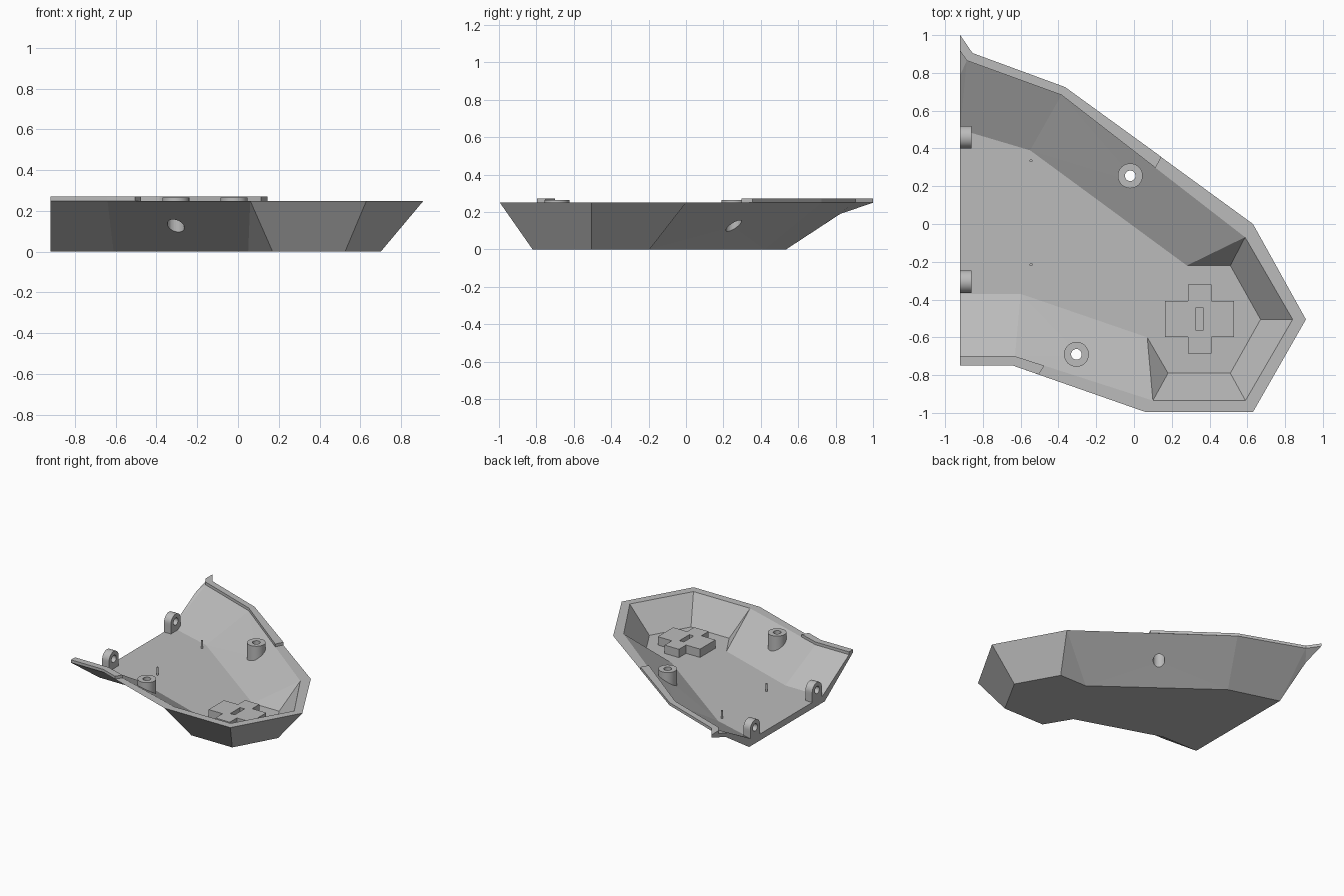
import bpy, bmesh, math
from mathutils import Vector

cube = bpy.data.objects.get("Cube")
if cube:
    bpy.data.objects.remove(cube)

RIM, FLOOR, LEFT = 0.25, 0.05, -0.92

grey = bpy.data.materials.new("plain grey")
grey.use_nodes = True
grey.diffuse_color = (0.5, 0.5, 0.5, 1)
grey.node_tree.nodes["Principled BSDF"].inputs["Base Color"].default_value = (0.5, 0.5, 0.5, 1)


def finish(name, bm, smooth=False):
    bmesh.ops.remove_doubles(bm, verts=bm.verts, dist=1e-5)
    bmesh.ops.recalc_face_normals(bm, faces=bm.faces)
    mesh = bpy.data.meshes.new(name)
    bm.to_mesh(mesh)
    bm.free()
    mesh.materials.append(grey)
    ob = bpy.data.objects.new(name, mesh)
    bpy.context.collection.objects.link(ob)
    if smooth:
        bpy.ops.object.select_all(action="DESELECT")
        ob.select_set(True)
        bpy.context.view_layer.objects.active = ob
        bpy.ops.object.shade_smooth_by_angle(angle=math.radians(35))
    return ob


def add_face(bm, points):
    unique = []
    for p in points:
        if p not in unique:
            unique.append(p)
    if len(unique) > 2:
        bm.faces.new([bm.verts.new(p) for p in unique])


def prism(name, outline, low, high, smooth=False):
    """Extrude a flat xy outline between two heights."""
    bm = bmesh.new()
    face = bm.faces.new([bm.verts.new((x, y, low)) for x, y in outline])
    new = bmesh.ops.extrude_face_region(bm, geom=[face])["geom"]
    verts = [v for v in new if isinstance(v, bmesh.types.BMVert)]
    bmesh.ops.translate(bm, verts=verts, vec=(0, 0, high - low))
    return finish(name, bm, smooth)


def circle(cx, cy, r, n=32):
    return [(cx + r * math.cos(2 * math.pi * i / n), cy + r * math.sin(2 * math.pi * i / n))
            for i in range(n)]


def cut(target, cutter):
    cutter.hide_render = True
    mod = target.modifiers.new("cut", "BOOLEAN")
    mod.operation, mod.solver, mod.object = "DIFFERENCE", "EXACT", cutter
    bpy.context.view_layer.objects.active = target
    bpy.ops.object.modifier_apply(modifier=mod.name)
    bpy.data.objects.remove(cutter)


# Shell wall: rim corners and foot corners, outside and inside
rim_out = [(LEFT, 1.0), (-0.855, 0.905), (-0.365, 0.725), (0.63, 0), (0.91, -0.505),
           (0.63, -0.995), (0.06, -0.995), (-0.64, -0.75), (LEFT, -0.75)]
rim_in = [(LEFT, 0.915), (-0.885, 0.865), (-0.384, 0.683), (0.588, -0.07), (0.84, -0.505),
          (0.59, -0.935), (0.1, -0.935), (-0.63, -0.7), (LEFT, -0.7)]
foot_out = [(LEFT, 0.535), (-0.53, 0.42), (0.29, -0.195), (0.525, -0.195), (0.7, -0.505),
            (0.525, -0.82), (0.17, -0.82), (0.05, -0.62), (-0.61, -0.4), (LEFT, -0.4)]
foot_in = [(LEFT, 0.5), (-0.55, 0.39), (0.28, -0.22), (0.51, -0.22), (0.67, -0.505),
           (0.51, -0.79), (0.18, -0.79), (0.07, -0.6), (-0.6, -0.37), (LEFT, -0.37)]
rim_of_foot = [1, 2, 3, 3, 4, 5, 6, 6, 7, 8]

bm = bmesh.new()
sections = []
for rim, foot, z, knee in ((rim_out, foot_out, 0, (LEFT, 0.825, 0.19)),
                           (rim_in, foot_in, FLOOR, (LEFT, 0.79, 0.21))):
    top = [(x, y, RIM) for x, y in rim]
    low = [(x, y, z) for x, y in foot]
    rows = [(top[0], knee), (top[1], knee)] + [(top[r], p) for r, p in zip(rim_of_foot, low)]
    for (t0, b0), (t1, b1) in zip(rows, rows[1:]):
        add_face(bm, [t0, b0, b1, t1])
    add_face(bm, low)
    sections.append((top, [top[0], knee, low[0], low[-1], top[-1]]))
(top_o, end_o), (top_i, end_i) = sections
for i in range(len(top_o) - 1):
    add_face(bm, [top_o[i], top_o[i + 1], top_i[i + 1], top_i[i]])
add_face(bm, end_o + end_i[::-1])
shell = finish("shell", bm)

# Raised lips on the rim
prism("back_lip", rim_out[:3] + [(0.145, 0.355), (0.114, 0.297)] + rim_in[2::-1], RIM, 0.272)
prism("front_lip", [rim_out[8], rim_out[7], (-0.505, -0.797), (-0.475, -0.75),
                    rim_in[7], rim_in[8]], RIM, 0.272)


# Screw bosses: counterbored tubes whose feet follow the sloping wall
def boss(name, cx, cy, wall, n=32):
    a, b, c = (Vector(p) for p in wall)
    nrm = (b - a).cross(c - a)

    def foot(x, y):
        return a.z - (nrm.x * (x - a.x) + nrm.y * (y - a.y)) / nrm.z + 0.025

    cut(shell, prism(name + "_cutter", circle(cx, cy, 0.042), -0.1, 0.23))
    bm = bmesh.new()
    rings = []
    for r, z in ((0.066, None), (0.066, 0.265), (0.028, 0.265), (0.028, 0.23),
                 (0.042, 0.23), (0.042, None)):
        rings.append([bm.verts.new((x, y, foot(x, y) if z is None else z))
                      for x, y in circle(cx, cy, r, n)])
    for r0, r1 in zip(rings, rings[1:] + rings[:1]):
        for i in range(n):
            j = (i + 1) % n
            bm.faces.new((r0[i], r0[j], r1[j], r1[i]))
    finish(name, bm, True)


boss("back_boss", -0.02, 0.255, [top_o[2], top_o[3], (*foot_out[1], 0)])
boss("front_boss", -0.305, -0.69, [top_o[6], top_o[7], (*foot_out[8], 0)])


# Hinge lugs: round-topped tabs with a hole along x
def lug(name, cy, width=0.06, r=0.06, cz=0.125, n=32):
    bm = bmesh.new()
    loops = []
    for x in (LEFT, LEFT + width):
        hole, edge = [], []
        for i in range(n):
            c, s = math.cos(2 * math.pi * i / n), math.sin(2 * math.pi * i / n)
            hole.append(bm.verts.new((x, cy + 0.028 * c, cz + 0.028 * s)))
            # lower half squared off to meet the floor
            k = 1 if s >= -1e-6 else 1 / max(abs(c), abs(s))
            drop = 1 if s >= 0 else (cz - FLOOR + 0.01) / r
            edge.append(bm.verts.new((x, cy + r * c * k, cz + r * s * k * drop)))
        loops.append((edge, hole))
    (e0, h0), (e1, h1) = loops
    for p, q in ((e0, e1), (e1, h1), (h1, h0), (h0, e0)):
        for i in range(n):
            j = (i + 1) % n
            bm.faces.new((p[i], p[j], q[j], q[i]))
    finish(name, bm, True)


lug("back_lug", 0.46)
lug("front_lug", -0.305)

# Cross-shaped block with a slot
cx, cy, reach, half_x, half_y = 0.347, -0.503, 0.183, 0.062, 0.095
quarter = [(reach, half_y), (half_x, half_y), (half_x, reach)]
cross = []
for sx, sy in ((1, 1), (-1, 1), (-1, -1), (1, -1)):
    corner = quarter if sx * sy > 0 else quarter[::-1]
    cross += [(cx + sx * x, cy + sy * y) for x, y in corner]
block = prism("cross_block", cross, FLOOR - 0.01, 0.115)
slot = [(cx + sx * 0.019, cy + sy * 0.061) for sx, sy in ((1, 1), (-1, 1), (-1, -1), (1, -1))]
cut(block, prism("slot_cutter", slot, FLOOR, 0.2))

# Locating pins
for name, y in (("back_pin", 0.335), ("front_pin", -0.215)):
    prism(name, circle(-0.545, y, 0.008, 12), FLOOR - 0.01, 0.11, True)
